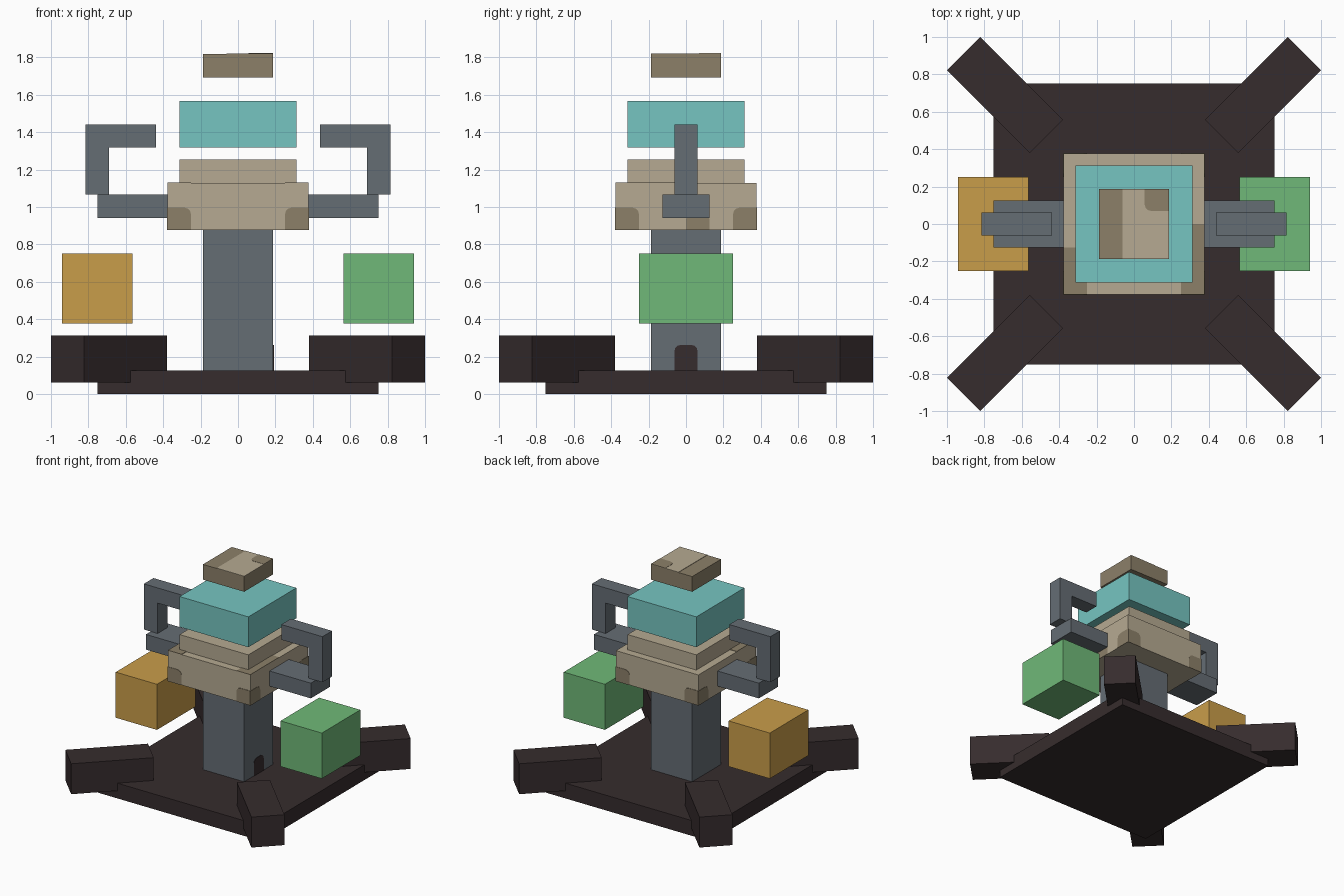
import bpy, bmesh, math
from mathutils import Matrix, Vector

if "Cube" in bpy.data.objects:
    bpy.data.objects.remove(bpy.data.objects["Cube"])

U = 0.0627  # one modelling unit


def material(name, hex_code):
    def lin(c):
        return c / 12.92 if c <= 0.04045 else ((c + 0.055) / 1.055) ** 2.4
    m = bpy.data.materials.new(name)
    m.diffuse_color = [lin(int(hex_code[i:i + 2], 16) / 255) for i in (0, 2, 4)] + [1]
    m.use_nodes = True
    m.node_tree.nodes["Principled BSDF"].inputs["Base Color"].default_value = m.diffuse_color
    return m


DARK = material("dark_brown", "362c2d")
GREY = material("slate_grey", "656d74")
TAN = material("light_tan", "b6aa92")
UMBER = material("dark_tan", "8c8069")
CYAN = material("cyan", "76c5c1")
GREEN = material("green", "70b978")
ORANGE = material("orange", "c99d4a")


def finish(name, bm, mat, matrix=Matrix()):
    bm.transform(Matrix.Scale(U, 4) @ matrix)
    bmesh.ops.recalc_face_normals(bm, faces=bm.faces)
    mesh = bpy.data.meshes.new(name)
    bm.to_mesh(mesh)
    bm.free()
    mesh.materials.append(mat)
    ob = bpy.data.objects.new(name, mesh)
    bpy.context.collection.objects.link(ob)
    return ob


def box(name, mat, x, y, z, matrix=Matrix()):
    """Box between (min, max) limits on each axis."""
    bm = bmesh.new()
    bmesh.ops.create_cube(bm, size=1)
    lims = (x, y, z)
    for v in bm.verts:
        v.co = [lims[i][0] if v.co[i] < 0 else lims[i][1] for i in range(3)]
    return finish(name, bm, mat, matrix)


def prism(name, mat, pts, depth, matrix=Matrix()):
    """Extrude a flat (a, b) outline along local z."""
    bm = bmesh.new()
    face = bm.faces.new([bm.verts.new((a, b, 0)) for a, b in pts])
    ext = bmesh.ops.extrude_face_region(bm, geom=[face])
    verts = [g for g in ext["geom"] if isinstance(g, bmesh.types.BMVert)]
    bmesh.ops.translate(bm, verts=verts, vec=(0, 0, depth))
    return finish(name, bm, mat, matrix)


def patch_outline(a0, a1, b0, b1, rounded, r=0.6):
    """Rectangle whose chosen corners (0 = low left, anticlockwise) are rounded."""
    corners = [(a0, b0, 1, 1), (a1, b0, -1, 1), (a1, b1, -1, -1), (a0, b1, 1, -1)]
    pts = []
    for i, (a, b, sa, sb) in enumerate(corners):
        if i not in rounded:
            pts.append((a, b))
            continue
        for k in range(4):
            t = math.radians(180 + 90 * i + 30 * k)
            pts.append((a + sa * r + r * math.cos(t), b + sb * r + r * math.sin(t)))
    return pts


def side(turns, dist):
    """Frame on an upright face: 0 front, 1 right, 2 back, 3 left."""
    return (Matrix.Rotation(turns * math.pi / 2, 4, 'Z')
            @ Matrix.Translation((0, -dist, 0)) @ Matrix.Rotation(math.pi / 2, 4, 'X'))


def top(height):
    return Matrix.Translation((0, 0, height))


THIN = 0.05

# Base and diagonal feet
box("base", DARK, (-12, 12), (-12, 12), (0, 2))
for i in range(4):
    turn = Matrix.Rotation(math.radians(45 + 90 * i), 4, 'Z')
    c = 11 * math.sqrt(2)
    box("foot", DARK, (c - 5, c + 5), (-2, 2), (1, 5), turn)

# Column with a small doorway on the right
box("column", GREY, (-3, 3), (-3, 3), (2, 14))
prism("doorway", DARK, patch_outline(-1, 1, 2, 4.2, (2, 3)), THIN, side(1, 3))

# Stacked body
box("lower_slab", TAN, (-6, 6), (-6, 6), (14, 18))
box("upper_slab", TAN, (-5, 5), (-5, 5), (18, 20))
box("floating_block", CYAN, (-5, 5), (-5, 5), (21, 25))
box("cap", UMBER, (-3, 3), (-3, 3), (27, 29))

# Cap surface: light field with a darker corner
prism("cap_top", TAN, [(-1, -3), (3, -3), (3, 3), (-1, 3)], THIN, top(29))
prism("cap_spot", UMBER, patch_outline(0.9, 3, 1.1, 3, (0,)), THIN, top(29 + THIN / 2))

# Dark spots around the lower slab sides
for t in range(4):
    prism("slab_spot", UMBER, patch_outline(-6, -4, 14, 15.9, (2,)), THIN, side(t, 6))
    prism("slab_spot", UMBER, patch_outline(4, 6, 14, 15.9, (3,)), THIN, side(t, 6))
for t in (1, 3):
    prism("slab_spot", UMBER, patch_outline(0, 2, 14, 15.5, (2, 3)), THIN, side(t, 6))

# Dark spots on the slab ledge
for a0, a1, b0, b1 in ((-6, -5, -6, -2), (5, 6, -6, 0), (-5, -4, -6, -5), (4, 5, -6, -5)):
    prism("ledge_spot", UMBER, patch_outline(a0, a1, b0, b1, ()), THIN, top(18))

# Arms with hooked uprights, and floating cubes, on both sides
for s, mat, name in ((1, GREEN, "green_cube"), (-1, ORANGE, "orange_cube")):
    box("arm", GREY, sorted((6 * s, 12 * s)), (-2, 2), (15, 17))
    hook = [(11, 17), (13, 17), (13, 23), (7, 23), (7, 21), (11, 21)]
    prism("hook", GREY, [(a * s, b) for a, b in hook], 2, side(0, -1))
    box(name, mat, sorted((9 * s, 15 * s)), (-4, 4), (6, 12))
